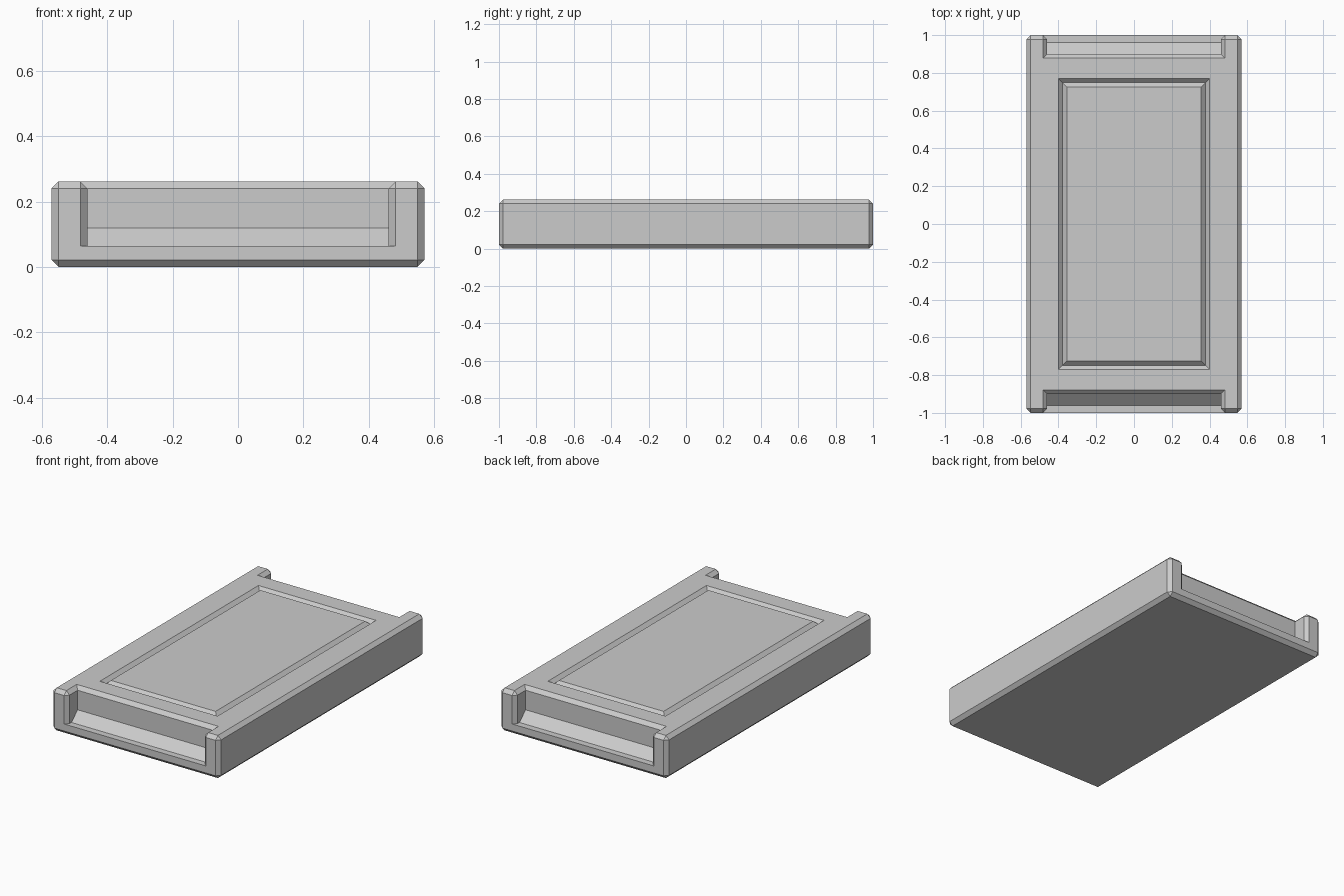
import bpy
import bmesh

cube = bpy.data.objects.get("Cube")
if cube:
    bpy.data.objects.remove(cube, do_unlink=True)

W, L, H = 0.57, 1.0, 0.262      # half width, half length, height
T = 0.022                       # chamfer size
POST = 0.46                     # half width of the end notches
WALL = 0.90                     # notch back wall
FLOOR = 0.065                   # notch floor height

grey = bpy.data.materials.new("plain grey")
grey.use_nodes = True
grey.diffuse_color = (0.6, 0.6, 0.6, 1)
grey.node_tree.nodes["Principled BSDF"].inputs["Base Color"].default_value = (0.6, 0.6, 0.6, 1)


def make_object(name, bm):
    bmesh.ops.recalc_face_normals(bm, faces=bm.faces)
    mesh = bpy.data.meshes.new(name)
    bm.to_mesh(mesh)
    bm.free()
    obj = bpy.data.objects.new(name, mesh)
    bpy.context.scene.collection.objects.link(obj)
    return obj


def hull(name, points):
    bm = bmesh.new()
    for p in points:
        bm.verts.new(p)
    bmesh.ops.convex_hull(bm, input=bm.verts)
    obj = make_object(name, bm)
    obj.hide_render = True
    return obj


# Chamfered slab
bm = bmesh.new()
bmesh.ops.create_cube(bm, size=1)
for v in bm.verts:
    v.co = (v.co.x * 2 * W, v.co.y * 2 * L, (v.co.z + 0.5) * H)
bmesh.ops.bevel(bm, geom=bm.edges[:], offset=T, offset_type='OFFSET',
                segments=1, affect='EDGES', profile=0.5)
slab = make_object("slab", bm)

cutters = []
for s in (-1, 1):
    # End notch with a sloped step at the foot of its wall
    lower = [(1.1, FLOOR), (0.96, FLOOR), (WALL, 0.12), (1.1, 0.12)]
    upper = [(1.1, FLOOR), (0.96, FLOOR), (WALL, 0.12), (WALL, 0.3), (1.1, 0.3)]
    cutters.append(hull("notch_cutter", [(x, s * y, z) for x in (-POST, POST)
                                         for y, z in upper]))
    # Chamfer around the upper rim of the notch
    cutters.append(hull("rim_cutter", [(x * (POST + d), s * y, H - T + d)
                                       for x in (-1, 1) for d in (0, 2 * T)
                                       for y in (WALL - d, 1.1)]))
    # Chamfer on the upright inner edges of the posts
    cutters.append(hull("post_edge_cutter", [(x * (POST + d), s * (L - T + d), z)
                                             for x in (-1, 1) for d in (0, 2 * T)
                                             for z in (FLOOR, 0.3)]))
    # Clipped inner top corners of the posts
    for x in (-1, 1):
        local = [(2 * T, 0, 0), (0, 2 * T, 0), (0, 0, 2 * T), (-T, -T, -T)]
        cutters.append(hull("post_corner_cutter", [(x * (POST + a), s * (L - b), H - c)
                                                   for a, b, c in local]))

# V groove framing the centre panel
bm = bmesh.new()
loops = []
for d, z in ((2 * T, H + T), (0, H - T), (-2 * T, H + T)):
    loops.append([bm.verts.new((x * (0.378 + d), y * (0.748 + d), z))
                  for x, y in ((-1, -1), (1, -1), (1, 1), (-1, 1))])
for i in range(3):
    a, b = loops[i], loops[(i + 1) % 3]
    for j in range(4):
        k = (j + 1) % 4
        bm.faces.new((a[j], a[k], b[k], b[j]))
groove = make_object("groove_cutter", bm)
groove.hide_render = True
cutters.append(groove)

# Apply every cut, then drop the cutters
for cutter in cutters:
    mod = slab.modifiers.new(cutter.name, 'BOOLEAN')
    mod.operation = 'DIFFERENCE'
    mod.solver = 'EXACT'
    mod.object = cutter
bpy.context.view_layer.update()
result = bpy.data.meshes.new_from_object(slab.evaluated_get(bpy.context.evaluated_depsgraph_get()))
slab.modifiers.clear()
slab.data = result
for cutter in cutters:
    bpy.data.objects.remove(cutter, do_unlink=True)

result.materials.clear()
result.materials.append(grey)
for face in result.polygons:
    face.material_index = 0
    face.use_smooth = False
